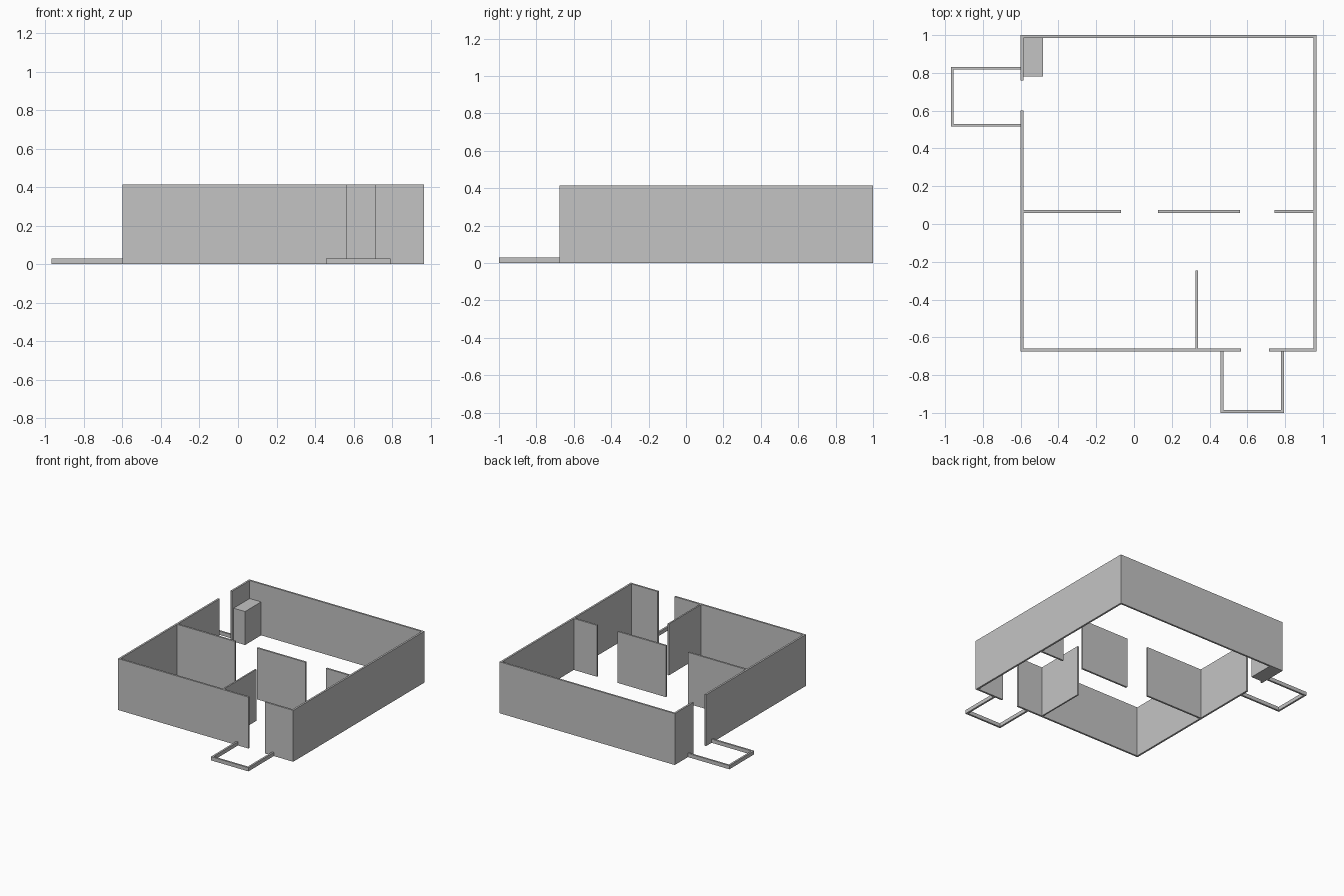
import bpy
import bmesh

cube = bpy.data.objects.get("Cube")
if cube:
    bpy.data.objects.remove(cube, do_unlink=True)

WALL_H = 0.415
KERB_H = 0.03
T = 0.015
WEST, EAST, SOUTH, NORTH = -0.6, 0.966, -0.675, 1.0

grey = bpy.data.materials.new("plain grey")
grey.use_nodes = True
colour = (0.55, 0.55, 0.55, 1)
grey.diffuse_color = colour
grey.node_tree.nodes["Principled BSDF"].inputs["Base Color"].default_value = colour


def extrude_plan(name, outline, height):
    """Extrude a floor-plan outline straight up from the ground."""
    bm = bmesh.new()
    face = bm.faces.new([bm.verts.new((x, y, 0)) for x, y in outline])
    top = bmesh.ops.extrude_face_region(bm, geom=[face])["geom"]
    bmesh.ops.translate(bm, vec=(0, 0, height),
                        verts=[v for v in top if isinstance(v, bmesh.types.BMVert)])
    bmesh.ops.recalc_face_normals(bm, faces=bm.faces)
    mesh = bpy.data.meshes.new(name)
    bm.to_mesh(mesh)
    bm.free()
    mesh.materials.append(grey)
    bpy.context.collection.objects.link(bpy.data.objects.new(name, mesh))


def block(name, x0, x1, y0, y1, height=WALL_H):
    extrude_plan(name, [(x0, y0), (x1, y0), (x1, y1), (x0, y1)], height)


# Outer walls, in two runs between the front and side doorways
extrude_plan("outer_wall_back", [
    (WEST, 0.76), (WEST, NORTH), (EAST, NORTH), (EAST, SOUTH), (0.715, SOUTH),
    (0.715, SOUTH + T), (EAST - T, SOUTH + T), (EAST - T, NORTH - T),
    (WEST + T, NORTH - T), (WEST + T, 0.76)], WALL_H)
extrude_plan("outer_wall_front", [
    (WEST, 0.6), (WEST, SOUTH), (0.566, SOUTH), (0.566, SOUTH + T),
    (WEST + T, SOUTH + T), (WEST + T, 0.6)], WALL_H)

# Inner cross wall with two openings
for name, x0, x1 in (("right", WEST + T, -0.07), ("middle", 0.127, 0.56),
                     ("left", 0.744, EAST - T)):
    block("cross_wall_" + name, x0, x1, 0.059, 0.074)

# Partition beside the entrance
block("entrance_partition", 0.326, 0.338, SOUTH + T, -0.247)

# Tall cabinet in the back corner
block("corner_cabinet", WEST + T, -0.483, 0.78, NORTH - T, 0.27)

# Low kerbs around the two doorsteps
extrude_plan("front_step_kerb", [
    (0.458, SOUTH), (0.458, -1), (0.793, -1), (0.793, SOUTH),
    (0.793 - T, SOUTH), (0.793 - T, T - 1), (0.458 + T, T - 1), (0.458 + T, SOUTH)], KERB_H)
extrude_plan("side_step_kerb", [
    (WEST, 0.515), (-0.97, 0.515), (-0.97, 0.832), (WEST, 0.832),
    (WEST, 0.832 - T), (T - 0.97, 0.832 - T), (T - 0.97, 0.515 + T), (WEST, 0.515 + T)], KERB_H)
